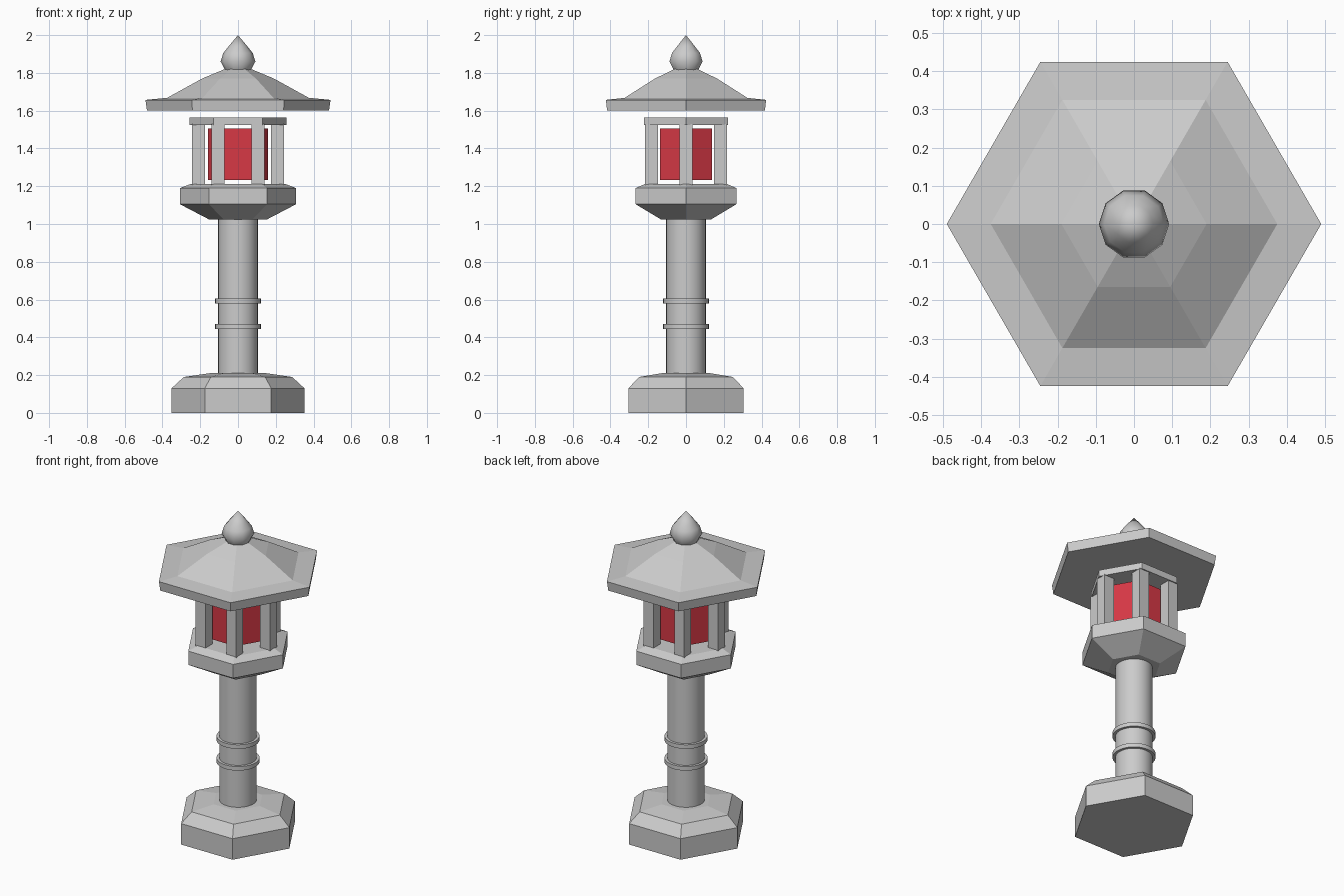
import bpy, bmesh, math

if "Cube" in bpy.data.objects:
    bpy.data.objects.remove(bpy.data.objects["Cube"])


def material(name, rgb):
    m = bpy.data.materials.new(name)
    m.diffuse_color = (*rgb, 1)
    m.use_nodes = True
    m.node_tree.nodes["Principled BSDF"].inputs["Base Color"].default_value = m.diffuse_color
    return m


STONE = material("grey stone", (0.6, 0.6, 0.6))
RED = material("red panel", (0.68, 0.04, 0.06))


def finish(name, bm, mat, smooth=None):
    bmesh.ops.recalc_face_normals(bm, faces=bm.faces[:])
    me = bpy.data.meshes.new(name)
    bm.to_mesh(me)
    bm.free()
    me.materials.append(mat)
    ob = bpy.data.objects.new(name, me)
    bpy.context.collection.objects.link(ob)
    if smooth:
        bpy.ops.object.select_all(action='DESELECT')
        ob.select_set(True)
        bpy.context.view_layer.objects.active = ob
        bpy.ops.object.shade_smooth_by_angle(angle=math.radians(smooth))
    return ob


def lathe(name, profile, sides, mat, smooth=None):
    """Closed solid from (radius, z) pairs; a radius of 0 makes a tip."""
    bm = bmesh.new()
    rings = []
    for r, z in profile:
        n = sides if r > 0 else 1
        rings.append([bm.verts.new((r * math.cos(math.tau * i / sides),
                                    r * math.sin(math.tau * i / sides), z)) for i in range(n)])
    for a, b in zip(rings, rings[1:]):
        for i in range(sides):
            j = (i + 1) % sides
            if len(b) == 1:
                bm.faces.new((a[i], a[j], b[0]))
            else:
                bm.faces.new((a[i], a[j], b[j], b[i]))
    for ring in (rings[0], rings[-1]):
        if len(ring) > 1:
            bm.faces.new(ring)
    return finish(name, bm, mat, smooth)


# Stepped hexagonal foot
lathe("base", [(0.352, 0), (0.352, 0.13), (0.287, 0.19), (0.15, 0.21)], 6, STONE)

# Round column with two raised bands
lathe("column", [(0.105, 0.2), (0.105, 1.04)], 32, STONE, 40)
for n, z in enumerate((0.445, 0.58)):
    lathe(f"column_band_{n + 1}", [(0.121, z), (0.121, z + 0.025)], 32, STONE, 40)

# Platform under the lamp
lathe("platform", [(0.155, 1.025), (0.308, 1.105), (0.308, 1.19), (0.25, 1.212)], 6, STONE)

# Six square posts at the hexagon corners
for k in range(6):
    a = math.tau * k / 6
    bm = bmesh.new()
    bmesh.ops.create_cube(bm, size=1)
    bmesh.ops.scale(bm, vec=(0.068, 0.068, 0.325), verts=bm.verts[:])
    bmesh.ops.translate(bm, vec=(0.21 * math.cos(a), 0.21 * math.sin(a), 1.3665), verts=bm.verts[:])
    finish(f"post_{k + 1}", bm, STONE)

# Red lamp and the slab over the posts
lathe("lamp", [(0.158, 1.233), (0.158, 1.505)], 6, RED)
lathe("top_slab", [(0.257, 1.525), (0.257, 1.565)], 6, STONE)

# Wide roof and its finial
lathe("roof", [(0.482, 1.6), (0.49, 1.657), (0.375, 1.668), (0.19, 1.77), (0.07, 1.82)], 6, STONE)
lathe("finial", [(0.068, 1.815), (0.092, 1.86), (0.078, 1.905), (0.05, 1.94), (0, 2.0)], 10, STONE, 50)
